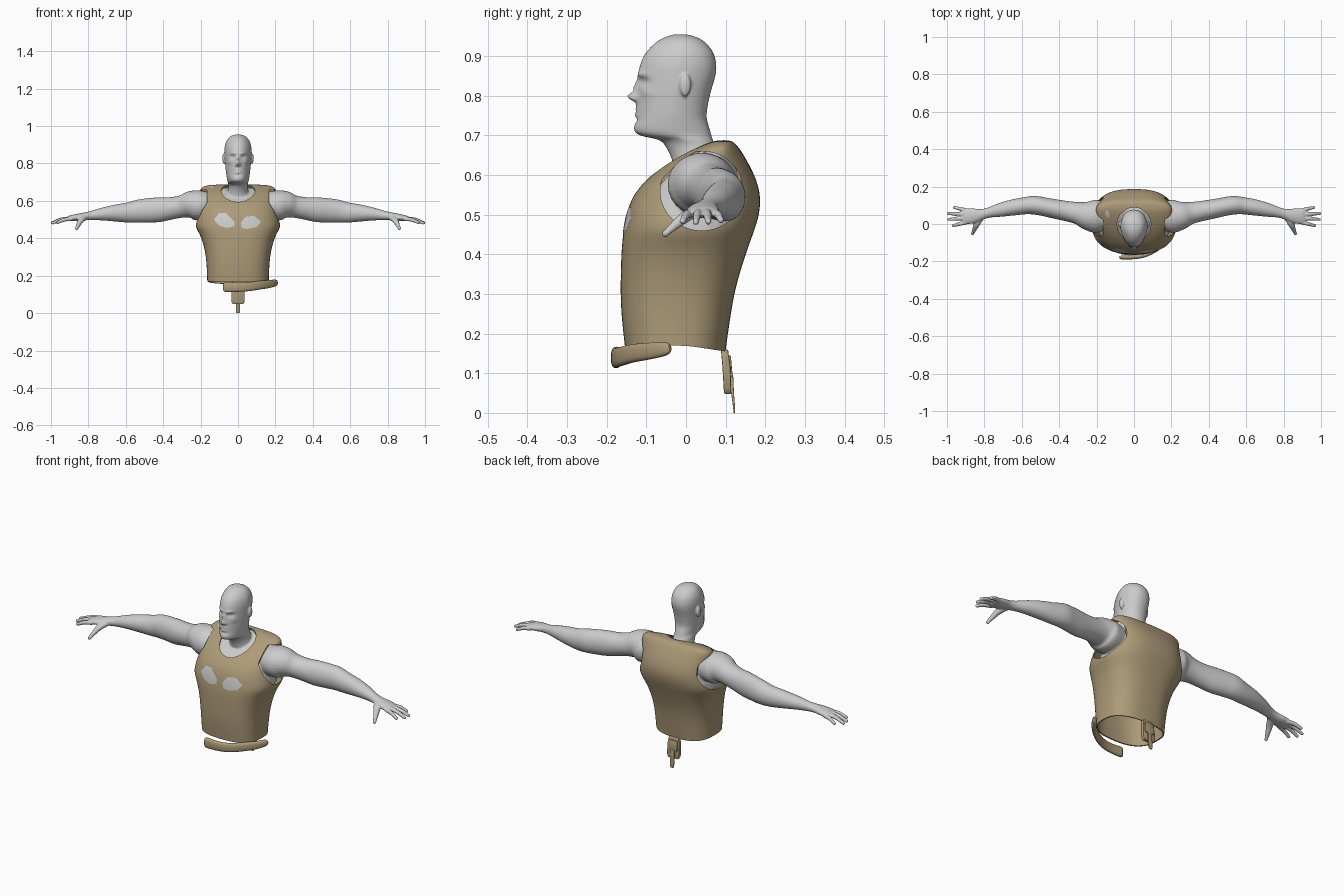
import bpy, bmesh, math
from mathutils import Vector, Matrix

if "Cube" in bpy.data.objects:
    bpy.data.objects.remove(bpy.data.objects["Cube"])


def ring(z, yf, yb, hw, p=2.0, n=32, narrow=0.0):
    """Horizontal super-ellipse from front yf to back yb."""
    out = []
    for i in range(n):
        a = 2 * math.pi * i / n
        c, s = math.cos(a), math.sin(a)
        c = math.copysign(abs(c) ** (2 / p), c)
        s = math.copysign(abs(s) ** (2 / p), s)
        out.append(Vector((hw * c * (1 - narrow * max(0, -s)),
                           (yf + yb) / 2 + (yb - yf) / 2 * s, z)))
    return out


def loft(bm, rings, start=True, end=True):
    vs = [[bm.verts.new(p) for p in r] for r in rings]
    n = len(vs[0])
    for a, b in zip(vs, vs[1:]):
        for i in range(n):
            bm.faces.new((a[i], a[(i + 1) % n], b[(i + 1) % n], b[i]))
    if start:
        bm.faces.new(vs[0][::-1])
    if end:
        bm.faces.new(vs[-1])


def spline(pts, k=4):
    """Catmull-Rom through tuples."""
    q = [Vector(p) for p in pts]
    out = []
    for i in range(len(q) - 1):
        a, b, c, d = q[max(i - 1, 0)], q[i], q[i + 1], q[min(i + 2, len(q) - 1)]
        for j in range(k):
            t = j / k
            out.append(0.5 * (2 * b + (c - a) * t + (2 * a - 5 * b + 4 * c - d) * t * t
                              + (3 * b - a - 3 * c + d) * t ** 3))
    return out + [q[-1]]


def tube(bm, pts, side=1, n=20, p=2.0):
    """Points are (x, y, z, horizontal radius, vertical radius)."""
    q = spline(pts)
    rings = []
    for i, w in enumerate(q):
        t = Vector(q[min(i + 1, len(q) - 1)][:3]) - Vector(q[max(i - 1, 0)][:3])
        u = t.cross(Vector((0, 0, 1))).normalized()
        v = u.cross(t).normalized()
        r = []
        for o in ring(0, -w[4], w[4], w[3], p, n):
            pt = Vector(w[:3]) + u * o.x + v * o.y
            r.append(Vector((pt.x * side, pt.y, pt.z)))
        rings.append(r)
    loft(bm, rings)


def ball(bm, c, r):
    bmesh.ops.create_uvsphere(bm, u_segments=24, v_segments=16, radius=1,
                              matrix=Matrix.Translation(c) @ Matrix.Diagonal((*r, 1)))


def make(name, bm, mat=None):
    bmesh.ops.recalc_face_normals(bm, faces=bm.faces[:])
    me = bpy.data.meshes.new(name)
    bm.to_mesh(me)
    bm.free()
    ob = bpy.data.objects.new(name, me)
    bpy.context.collection.objects.link(ob)
    if mat:
        me.materials.append(mat)
    return ob


def modify(ob, kind, **props):
    bpy.context.view_layer.objects.active = ob
    m = ob.modifiers.new(kind.title(), kind)
    for k, v in props.items():
        setattr(m, k, v)
    bpy.ops.object.modifier_apply(modifier=m.name)


def smooth(ob, angle=40):
    bpy.ops.object.select_all(action='DESELECT')
    ob.select_set(True)
    bpy.context.view_layer.objects.active = ob
    bpy.ops.object.shade_smooth_by_angle(angle=math.radians(angle))


tan = bpy.data.materials.new("tan")
tan.diffuse_color = (0.42, 0.33, 0.19, 1)
tan.use_nodes = True
tan.node_tree.nodes["Principled BSDF"].inputs["Base Color"].default_value = tan.diffuse_color

# Vest shell: z, front y, back y, half width
TORSO = [(.17, -.155, .10, .165), (.24, -.163, .112, .167), (.30, -.166, .122, .172),
         (.36, -.165, .138, .183), (.42, -.163, .158, .203), (.46, -.158, .173, .230),
         (.50, -.151, .186, .225), (.55, -.136, .190, .212), (.60, -.090, .174, .207),
         (.64, -.035, .152, .207), (.665, .015, .137, .203), (.682, .055, .122, .18),
         (.688, .08, .11, .12)]
bm = bmesh.new()
rings = [ring(*t, p=2.6) for t in TORSO]
for p in rings[0]:
    p.z -= max(0, p.y) * .15
loft(bm, rings, start=False)
vest = make("vest", bm, tan)
modify(vest, 'SUBSURF', levels=2)
modify(vest, 'SOLIDIFY', thickness=.006, offset=-1)

# Arm holes and neck hole
cutters = []
for s in (1, -1):
    bm = bmesh.new()
    loft(bm, [[Vector((x * s, .04 + .105 * math.cos(a), .56 + .1 * math.sin(a)))
               for a in [2 * math.pi * i / 64 for i in range(64)]] for x in (.165, .35)])
    cutters.append(make("arm_cutter", bm))
bm = bmesh.new()
loft(bm, [ring(z, -.092, .088, .09, n=64) for z in (.56, .8)])
cutters.append(make("neck_cutter", bm))
for c in cutters:
    c.hide_render = True
    modify(vest, 'BOOLEAN', operation='DIFFERENCE', object=c, solver='EXACT')
    bpy.data.objects.remove(c)
smooth(vest)

# Body: chest under the vest
bm = bmesh.new()
loft(bm, [ring(z - .012, yf + .018, yb - .018, hw - .035, 2.5)
          for z, yf, yb, hw in TORSO[5:12]])

# Head and neck profile, with face relief pushed along y
HEAD = [(.58, -.03, .10, .10), (.61, -.03, .095, .08), (.64, -.036, .086, .06),
        (.67, -.05, .077, .052), (.688, -.068, .068, .053), (.70, -.115, .064, .055),
        (.715, -.131, .06, .058), (.75, -.125, .052, .064), (.80, -.122, .06, .069),
        (.85, -.12, .074, .072), (.88, -.115, .076, .072), (.91, -.10, .068, .066),
        (.935, -.075, .048, .052), (.948, -.052, .026, .035), (.955, -.03, .0, .012)]
# |x|, z, x spread, z spread, push
FACE = [(0, .797, .010, .011, -.026), (0, .82, .008, .018, -.012), (.012, .792, .006, .006, -.007),
        (.026, .854, .020, .007, -.007), (.029, .836, .013, .009, .013),
        (.029, .836, .007, .005, -.006), (.045, .808, .012, .012, -.005),
        (0, .767, .018, .004, -.008), (0, .752, .016, .004, -.007), (0, .738, .02, .006, .005)]
rings = []
for row in spline(HEAD, 7):
    r = ring(*row, p=2.2, n=72, narrow=.2)
    for p in r:
        if p.y < (row[1] + row[2]) / 2 - .02:
            p.y += sum(d * math.exp(-((abs(p.x) - x) / sx) ** 2 - ((p.z - z) / sz) ** 2)
                       for x, z, sx, sz, d in FACE)
    rings.append(r)
loft(bm, rings)

# Arms, hands and ears on both sides
ARM = [(.11, .05, .575, .06, .06), (.20, .042, .575, .088, .080), (.25, .046, .58, .077, .074),
       (.30, .058, .57, .060, .060), (.36, .069, .56, .054, .060), (.42, .080, .553, .052, .066),
       (.48, .092, .549, .050, .065), (.53, .10, .545, .050, .062), (.58, .098, .538, .046, .055),
       (.65, .088, .535, .043, .046), (.72, .074, .53, .036, .035), (.78, .060, .522, .027, .025),
       (.82, .050, .517, .030, .021), (.86, .044, .512, .040, .019), (.90, .041, .506, .042, .015),
       (.915, .041, .503, .036, .010)]
FINGERS = [((.89, .010, .503), (.965, -.008, .484)), ((.90, .031, .506), (.99, .025, .482)),
           ((.90, .052, .506), (.993, .056, .483)), ((.89, .072, .503), (.96, .088, .486))]
for s in (1, -1):
    tube(bm, ARM, s, 28)
    for a, b in FINGERS:
        m = [(u + v) / 2 for u, v in zip(a, b)]
        m[2] += .006
        tube(bm, [(*a, .011, .011), (*m, .0105, .0105), (*b, .008, .008)], s, 12)
        ball(bm, (b[0] * s, b[1], b[2]), (.009, .0085, .0085))
    tube(bm, [(.815, .035, .513, .014, .014), (.84, .0, .496, .017, .015),
              (.853, -.028, .473, .012, .012), (.863, -.052, .452, .008, .008)], s, 12)
    ball(bm, (.863 * s, -.052, .452), (.009, .009, .009))
    ball(bm, (.074 * s, -.002, .827), (.010, .015, .029))
body = make("body", bm)
modify(body, 'REMESH', mode='VOXEL', voxel_size=.004)
modify(body, 'SMOOTH', factor=.5, iterations=3)
smooth(body, 80)


# Chest patches where the body shows through the vest
def patch(name, outline, origin, ray):
    """Outline is (x, w); w is z for a front patch, y for a top patch."""
    bm = bmesh.new()
    pts = [Vector(p) for p in outline]
    mid = sum(pts, Vector((0, 0))) / len(pts)
    d = Vector(ray)
    rings = []
    for k in (1, .75, .5, .25, .05):
        r = []
        for a, b in zip(pts, pts[1:] + pts[:1]):
            for t in (0, 1 / 3, 2 / 3):
                q = mid + (a.lerp(b, t) - mid) * k
                o = Vector((q.x, origin, q.y)) if ray[1] else Vector((q.x, q.y, origin))
                r.append(vest.ray_cast(o, d)[1] - d * .002)
        rings.append(r)
    loft(bm, rings, start=False)
    smooth(make(name, bm), 60)


bpy.context.view_layer.update()
patch("chest_patch_left", [(-.13, .50), (-.10, .535), (-.065, .535), (-.02, .49), (-.02, .465),
                           (-.06, .455), (-.10, .468)], -.4, (0, 1, 0))
patch("chest_patch_right", [(.015, .485), (.04, .515), (.085, .52), (.125, .49), (.10, .46),
                            (.05, .45), (.02, .455)], -.4, (0, 1, 0))
patch("shoulder_patch", [(-.155, .06), (-.145, .075), (-.13, .055), (-.135, .035), (-.15, .04)],
      1.2, (0, 0, -1))

# Loose curved belt piece below the front of the vest
bm = bmesh.new()
tube(bm, [(-.07, -.174, .14, .010, .024), (-.062, -.176, .14, .013, .027), (0, -.176, .139, .012, .025),
          (.06, -.165, .142, .012, .024), (.12, -.135, .15, .012, .023), (.17, -.092, .156, .012, .021),
          (.20, -.052, .162, .011, .017), (.209, -.040, .165, .005, .008)], n=24, p=2.6)
smooth(make("belt_piece", bm, tan), 45)


# Hanging rear tab: pouch, flap and strap
def slab(name, rows, bev):
    """Rows are (z, front y, back y, half width)."""
    bm = bmesh.new()
    loft(bm, [[Vector((-w, a, z)), Vector((w, a, z)), Vector((w, b, z)), Vector((-w, b, z))]
              for z, a, b, w in rows])
    ob = make(name, bm, tan)
    modify(ob, 'BEVEL', width=bev, segments=2, limit_method='ANGLE')
    smooth(ob)


slab("rear_tab", [(.048, .096, .114, .028), (.062, .095, .114, .036), (.115, .092, .112, .036),
                  (.160, .088, .106, .030)], .003)
slab("rear_tab_flap", [(.09, .108, .118, .026), (.145, .104, .113, .026)], .002)
slab("rear_strap", [(0, .120, .124, .008), (.012, .119, .124, .012), (.05, .114, .121, .012),
                    (.095, .110, .119, .012)], .001)
